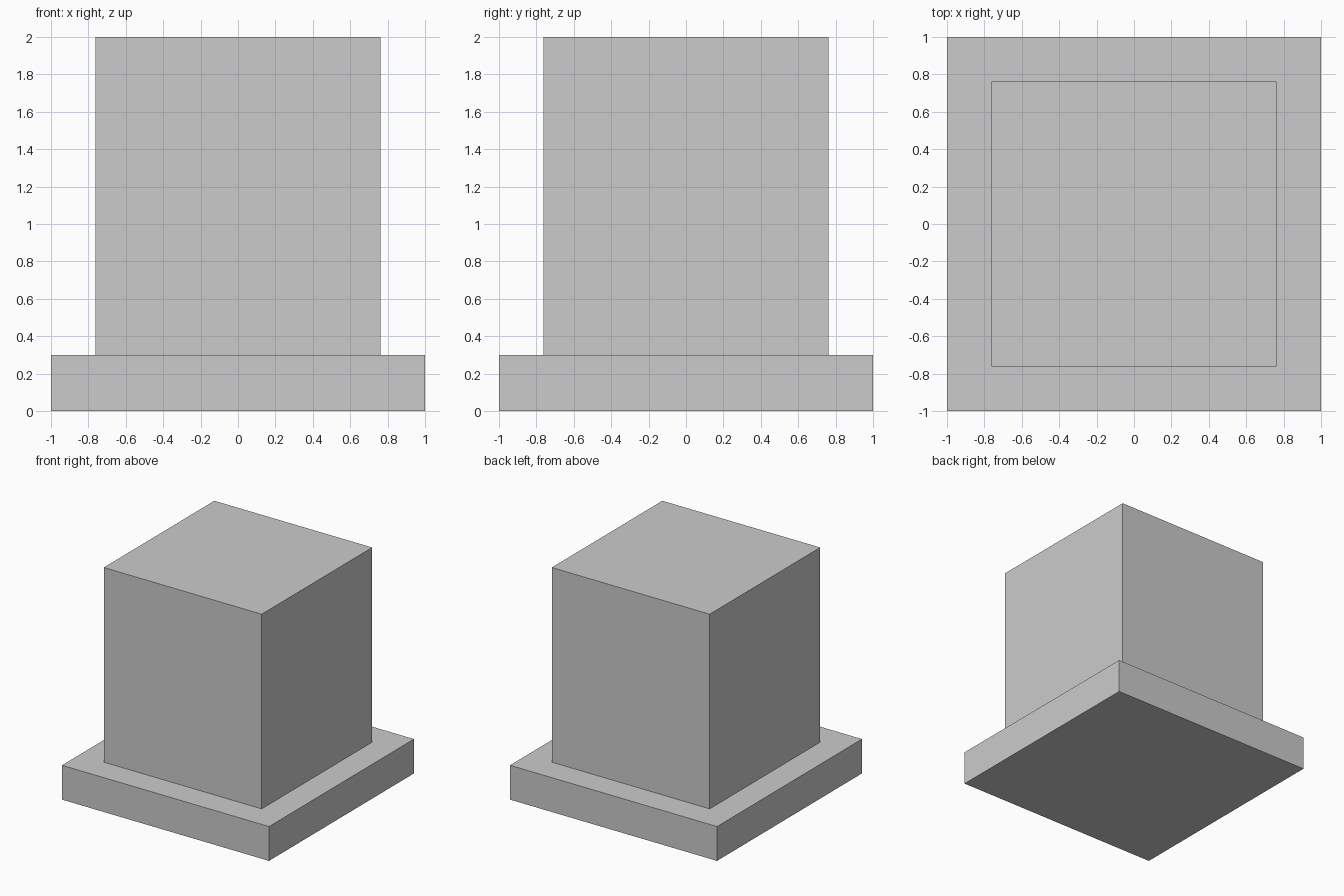
import bpy

if "Cube" in bpy.data.objects:
    bpy.data.objects.remove(bpy.data.objects["Cube"])


def box(name, width, z0, z1):
    """Square block centred on the z axis, spanning z0 to z1."""
    bpy.ops.mesh.primitive_cube_add(size=1, location=(0, 0, (z0 + z1) / 2))
    ob = bpy.context.object
    ob.name = name
    ob.scale = (width, width, z1 - z0)
    bpy.ops.object.transform_apply(location=False, rotation=False, scale=True)
    return ob


# Wide flat plinth
box("base_slab", 2.0, 0.0, 0.3)

# Tall block standing on the plinth
box("upper_block", 1.525, 0.3, 2.0)
